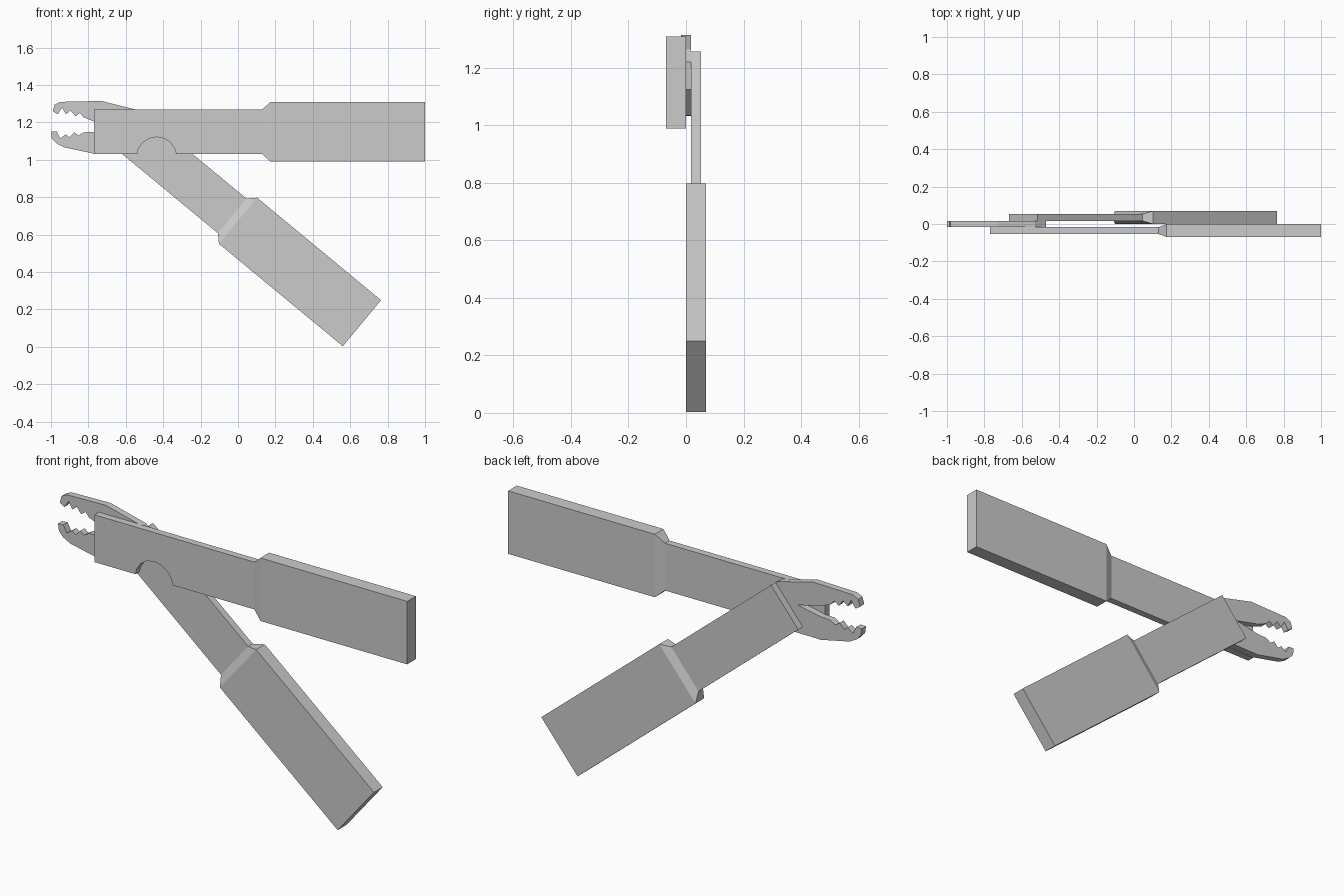
import bpy, math
from mathutils import Matrix, Vector

if "Cube" in bpy.data.objects:
    bpy.data.objects.remove(bpy.data.objects["Cube"])


def mesh_object(name, verts, faces):
    me = bpy.data.meshes.new(name)
    me.from_pydata(verts, [], faces)
    me.update()
    ob = bpy.data.objects.new(name, me)
    bpy.context.collection.objects.link(ob)
    return ob


def loft(name, rings):
    """Close a list of equal-sized rings into a solid."""
    n = len(rings[0])
    verts = [p for r in rings for p in r]
    faces = [list(range(n))[::-1], list(range(len(verts) - n, len(verts)))]
    for k in range(len(rings) - 1):
        a, b = k * n, (k + 1) * n
        faces += [(a + i, a + (i + 1) % n, b + (i + 1) % n, b + i) for i in range(n)]
    return mesh_object(name, verts, faces)


def extrude_y(name, outline, y0, y1):
    """Outline in x,z, listed counter-clockwise as seen from the front."""
    return loft(name, [[(x, y, z) for x, z in outline] for y in (y1, y0)])


def handle(name, end, angle, grip, neck, total, side):
    """Wide grip tapering to a thin neck; runs from the grip end towards the jaws."""
    stations = [(0, .16, 0, .07), (grip, .16, 0, .07),
                (neck, .12, .017, .053), (total, .12, .017, .053)]
    m = Matrix.Translation(end) @ Matrix.Rotation(angle, 4, 'Y')
    rings = []
    for d, w, y0, y1 in stations:
        a, b = sorted((y0 * side, y1 * side))
        rings.append([m @ Vector((-d, y, z)) for y, z in
                      ((a, -w), (a, w), (b, w), (b, -w))])
    return loft(name, rings)


# Handles
upper = handle("upper_handle", (1.0, 0, 1.15), 0, .825, .87, 1.77, -1)
handle("lower_handle", (.6625, 0, .1265), math.radians(39.6), .86, .90, 1.628, 1)

# Round notch in the underside of the upper handle
circle = [(-.435 + .107 * math.cos(math.tau * i / 16),
           1.015 + .107 * math.sin(math.tau * i / 16)) for i in range(16)]
cutter = extrude_y("notch_cutter", circle, -.12, .05)
cutter.hide_render = True
cutter.hide_viewport = True
cut = upper.modifiers.new("notch", 'BOOLEAN')
cut.operation = 'DIFFERENCE'
cut.solver = 'EXACT'
cut.object = cutter

# Toothed jaws joined at a hub between the handles
upper_teeth = [(-.99, 1.26), (-.965, 1.243), (-.94, 1.28), (-.92, 1.243), (-.895, 1.265),
               (-.87, 1.233), (-.845, 1.25), (-.825, 1.227), (-.77, 1.205)]
lower_teeth = [(-1, 1.15), (-.97, 1.152), (-.95, 1.115), (-.92, 1.136), (-.90, 1.12),
               (-.875, 1.147), (-.853, 1.13), (-.825, 1.147), (-.77, 1.15)]
top_edge = [(-.53, 1.265), (-.73, 1.315), (-.95, 1.31), (-.98, 1.295)]
bottom_edge = [(-.995, 1.115), (-.97, 1.088), (-.93, 1.067), (-.77, 1.033)]
hub = [(-.57, 1.035), (-.48, 1.125), (-.47, 1.22)]
outline = (top_edge + upper_teeth + [(-.64, 1.175)] + lower_teeth[::-1]
           + bottom_edge + hub)
extrude_y("jaws", outline, -.017, .017)
